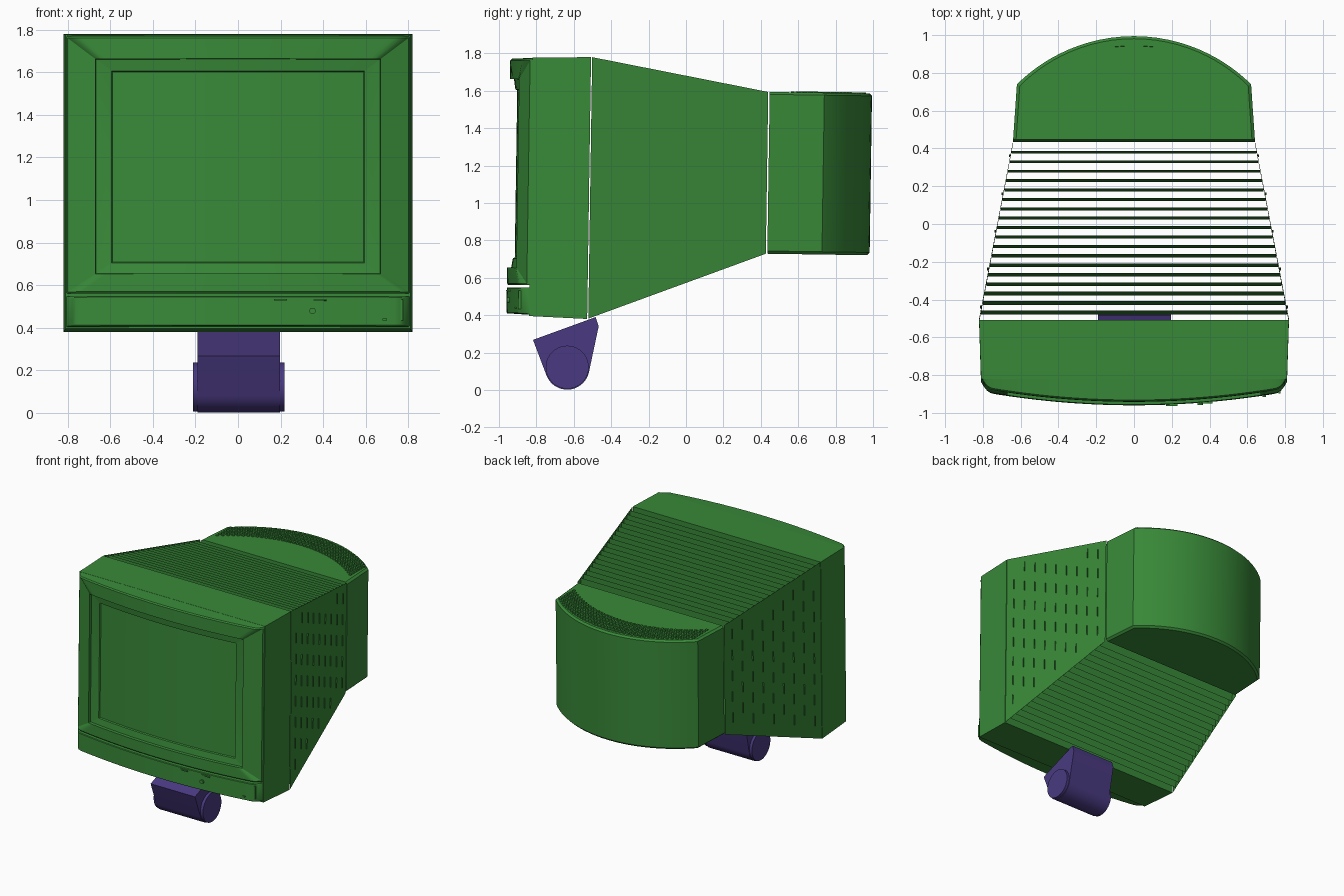
import bpy, bmesh
from math import sin, cos, pi, sqrt, radians
from mathutils import Matrix, Vector

cube = bpy.data.objects.get("Cube")
if cube:
    bpy.data.objects.remove(cube)


def material(name, rgb):
    m = bpy.data.materials.new(name)
    m.use_nodes = True
    m.diffuse_color = (*rgb, 1)
    m.node_tree.nodes["Principled BSDF"].inputs["Base Color"].default_value = (*rgb, 1)
    return m


GREEN = material("casing green", (0.04, 0.25, 0.04))
PURPLE = material("stand purple", (0.068, 0.042, 0.22))

# The whole casing leans back slightly
PIVOT = Vector((0, 0, 1.08))
LEAN = (Matrix.Translation(PIVOT) @ Matrix.Rotation(radians(-0.85), 4, 'X')
        @ Matrix.Translation(-PIVOT))
LEAN = Matrix.Translation((0, 0, 0)) @ LEAN


def finish(name, bm, mat, lean=True, closed=True):
    if closed:
        bmesh.ops.recalc_face_normals(bm, faces=bm.faces)
    if lean:
        bm.transform(LEAN)
    mesh = bpy.data.meshes.new(name)
    bm.to_mesh(mesh)
    bm.free()
    mesh.materials.append(mat)
    ob = bpy.data.objects.new(name, mesh)
    bpy.context.collection.objects.link(ob)
    bpy.ops.object.select_all(action='DESELECT')
    ob.select_set(True)
    bpy.context.view_layer.objects.active = ob
    bpy.ops.object.shade_smooth_by_angle(angle=radians(25))
    return ob


def loft(bm, loops, cap_start=True, cap_end=True):
    rings = [[bm.verts.new(p) for p in loop] for loop in loops]
    for a, b in zip(rings, rings[1:]):
        for i in range(len(a)):
            j = (i + 1) % len(a)
            bm.faces.new((a[i], a[j], b[j], b[i]))
    if cap_start:
        bm.faces.new(rings[0])
    if cap_end:
        bm.faces.new(rings[-1])
    return rings


def quad(bm, *pts):
    bm.faces.new([bm.verts.new(p) for p in pts])


def box(bm, centre, size):
    bmesh.ops.create_cube(bm, size=1, matrix=Matrix.Translation(centre)
                          @ Matrix.Diagonal((*size, 1)))


def rect(w, y, z0, z1):
    return [(-w, y, z0), (w, y, z0), (w, y, z1), (-w, y, z1)]


# Front shell behind the bezel
bm = bmesh.new()
loft(bm, [rect(0.81, -0.83, 0.383, 1.765), rect(0.82, -0.518, 0.372, 1.772)])
finish("front_shell", bm, GREEN)

# Tapered middle section: side walls with louvre tabs, and full-height fins
Y0, Y1 = -0.512, 0.432


def taper(y):
    t = (y - Y0) / (Y1 - Y0)
    return 0.82 - 0.18 * t, 0.374 + 0.361 * t, 1.772 - 0.172 * t


bm = bmesh.new()
for s in (-1, 1):
    (wa, la, ha), (wb, lb, hb) = taper(Y0), taper(Y1)
    pts = [(s * wa, Y0, la), (s * wb, Y1, lb), (s * wb, Y1, hb), (s * wa, Y0, ha)]
    quad(bm, *(pts if s > 0 else pts[::-1]))
finish("side_walls", bm, GREEN, closed=False)

bm = bmesh.new()
for i in range(18):
    y = -0.468 + 0.0498 * i
    w, lo, hi = taper(y)
    quad(bm, *rect(w - 0.002, y, lo, hi))
finish("cooling_fins", bm, GREEN, closed=False)

bm = bmesh.new()
for col in range(9):
    y = -0.44 + 0.1 * col
    w, lo, hi = taper(y)
    z = lo + 0.1 + 0.08 * (col % 2)
    while z < hi - 0.12:
        for s in (-1, 1):
            quad(bm, (s * w, y, z), (s * (w + 0.009), y, z),
                 (s * (w + 0.009), y, z + 0.08), (s * w, y, z + 0.08))
        z += 0.165
finish("side_louvres", bm, GREEN, closed=False)

# Rounded rear housing
R = 0.881


def bow(x):
    return sqrt(R * R - x * x) - R


def housing_plan(scale, z):
    xs = [0.62 * cos(pi * i / 32) for i in range(33)]
    plan = [(0.64, 0.44)] + [(x, 0.987 + bow(x)) for x in xs] + [(-0.64, 0.44)]
    return [(x * scale, 0.44 + (y - 0.44) * scale, z) for x, y in plan]


bm = bmesh.new()
loft(bm, [housing_plan(0.975, 0.735), housing_plan(1, 0.75),
          housing_plan(1, 1.587), housing_plan(0.975, 1.6)])
finish("rear_housing", bm, GREEN)

# Vent pattern following the curved back
bm = bmesh.new()
for row in range(6):
    for col in range(-19, 20):
        x = 0.0305 * col
        y = 0.945 - 0.033 * row + bow(x)
        box(bm, (x, y, 1.601), (0.019, 0.019, 0.008))
finish("top_vents", bm, GREEN)


# Curved front pieces
def front(x):
    x = abs(x)
    y = -0.95 + 0.11 * x * x
    if x > 0.75:
        y += 0.052 * ((x - 0.75) / 0.06) ** 2
    return y


def front_loop(w, z0, z1, depth, back=None):
    xs = [w * sin(pi * (i / 40 - 0.5)) for i in range(41)]
    ys = [front(x) + depth if back is None else back for x in xs]
    low = [(x, y, z0) for x, y in zip(xs, ys)]
    high = [(x, y, z1) for x, y in zip(xs, ys)]
    return low + high[::-1]


def strip_cap(bm, ring):
    n = len(ring)
    for i in range(n // 2 - 1):
        bm.faces.new((ring[i], ring[i + 1], ring[n - 2 - i], ring[n - 1 - i]))


# Bezel with stepped opening and screen
bm = bmesh.new()
rings = loft(bm, [
    front_loop(0.81, 0.548, 1.764, 0, back=-0.829),
    front_loop(0.81, 0.548, 1.757, 0.008),
    front_loop(0.80, 0.556, 1.748, 0),
    front_loop(0.67, 0.64, 1.65, 0),
    front_loop(0.668, 0.642, 1.648, 0.022),
    front_loop(0.595, 0.69, 1.593, 0.03),
    front_loop(0.59, 0.695, 1.588, 0.04)], cap_end=False)
strip_cap(bm, rings[-1])
finish("bezel_and_screen", bm, GREEN)

# Control strip below the bezel
bm = bmesh.new()
rings = loft(bm, [
    front_loop(0.81, 0.39, 0.535, 0, back=-0.829),
    front_loop(0.81, 0.396, 0.535, 0.004),
    front_loop(0.80, 0.402, 0.53, 0)], cap_end=False)
strip_cap(bm, rings[-1])
finish("control_strip", bm, GREEN)

# Buttons, knob and hinge seam on the control strip
bm = bmesh.new()
for x, z, w, h in ((0.2, 0.517, 0.06, 0.008), (0.38, 0.517, 0.07, 0.008),
                   (0.77, 0.47, 0.012, 0.1), (0.69, 0.425, 0.02, 0.008)):
    box(bm, (x, front(x), z), (w, 0.018, h))
bmesh.ops.create_cone(bm, cap_ends=True, segments=16, radius1=0.015, radius2=0.015,
                      depth=0.024, matrix=Matrix.Translation((0.35, front(0.35), 0.465))
                      @ Matrix.Rotation(pi / 2, 4, 'X'))
finish("controls", bm, GREEN)

# Stand neck with rounded foot, and the pivot drum through it
CY, CZ, CR = -0.635, 0.121, 0.119
profile = [(-0.818, 0.268), (-0.483, 0.39), (-0.467, 0.34)]
for i in range(21):
    a = radians(-14 - 146 * i / 20)
    profile.append((CY + CR * cos(a), CZ + CR * sin(a)))
bm = bmesh.new()
loft(bm, [[(x, y, z) for y, z in profile] for x in (-0.19, 0.197)])
finish("stand_neck", bm, PURPLE, lean=False)

bm = bmesh.new()
bmesh.ops.create_cone(bm, cap_ends=True, segments=40, radius1=0.115, radius2=0.115,
                      depth=0.43, matrix=Matrix.Translation((0.004, CY, 0.122))
                      @ Matrix.Rotation(pi / 2, 4, 'Y'))
finish("pivot_drum", bm, PURPLE, lean=False)
